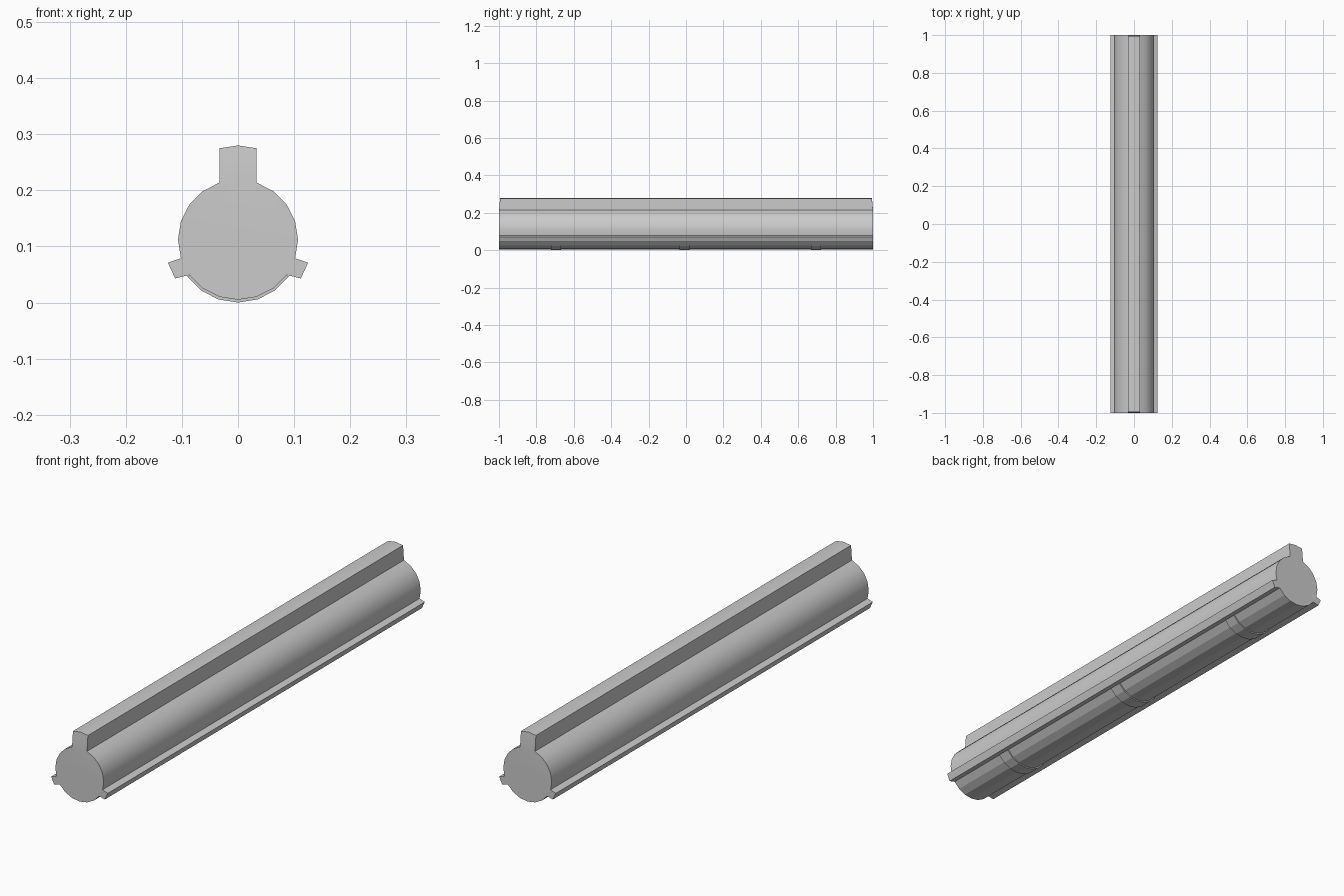
import bpy, bmesh
from math import sin, cos, radians, pi

if "Cube" in bpy.data.objects:
    bpy.data.objects.remove(bpy.data.objects["Cube"])

CZ, R = 0.112, 0.107          # tube centre height and radius


def arc(deg, r=R):
    return (r * cos(radians(deg)), CZ + r * sin(radians(deg)))


def make_object(name, bm, smooth=True):
    bmesh.ops.recalc_face_normals(bm, faces=bm.faces)
    me = bpy.data.meshes.new(name)
    bm.to_mesh(me)
    bm.free()
    ob = bpy.data.objects.new(name, me)
    bpy.context.collection.objects.link(ob)
    if smooth:
        bpy.ops.object.select_all(action='DESELECT')
        ob.select_set(True)
        bpy.context.view_layer.objects.active = ob
        bpy.ops.object.shade_smooth_by_angle(angle=radians(30))
    return ob


def prism(profile, y0, y1, caps, inset=()):
    """Extrude an x/z outline along y; points in inset are pulled in at the ends."""
    bm = bmesh.new()
    ends = []
    for y, s in ((y0, 1), (y1, -1)):
        ends.append([bm.verts.new((x, y + (s * 0.006 if i in inset else 0), z))
                     for i, (x, z) in enumerate(profile)])
    a, b = ends
    n = len(profile)
    for i in range(n):
        j = (i + 1) % n
        bm.faces.new((a[i], a[j], b[j], b[i]))
    for ring in ends:
        for cap in caps:
            bm.faces.new([ring[i] for i in cap])
    return bm


# Main tube: 20-sided core with two side fins and a top rail, half outline mirrored
half = [(0, CZ - R)] + [arc(d) for d in (-72, -54, -36)]
half += [(0.112, 0.043), (0.125, 0.071)]
half += [arc(d) for d in (-18, 0, 18, 36, 54, 72)]
half += [(0.033, 0.275), (0, 0.280)]
outline = half + [(-x, z) for x, z in reversed(half[1:-1])]
fins = [(3, 4, 5, 6), (20, 21, 22, 23)]
rail = (11, 12, 13, 14, 15)
core = [i for i in range(26) if i not in (4, 5, 12, 13, 14, 21, 22)]
tube = make_object("tube_with_rails",
                   prism(outline, -1, 1, fins + [rail, core], inset=(12, 13, 14)))
# Underside facets stay flat
for p in tube.data.polygons:
    if p.normal.z < 0 and p.center.z < 0.05:
        p.use_smooth = False

# Raised straps across the underside
angles = (-144, -126, -108, -90, -72, -54, -36)
n = len(angles)
strap = [arc(d, 0.112) for d in angles] + [arc(d, R - 0.001) for d in reversed(angles)]
strap_caps = [(i, i + 1, 2 * n - 2 - i, 2 * n - 1 - i) for i in range(n - 1)]
for k, y in enumerate((-0.695, -0.008, 0.695)):
    make_object(f"under_strap_{k + 1}",
                prism(strap, y - 0.026, y + 0.026, strap_caps), smooth=False)
